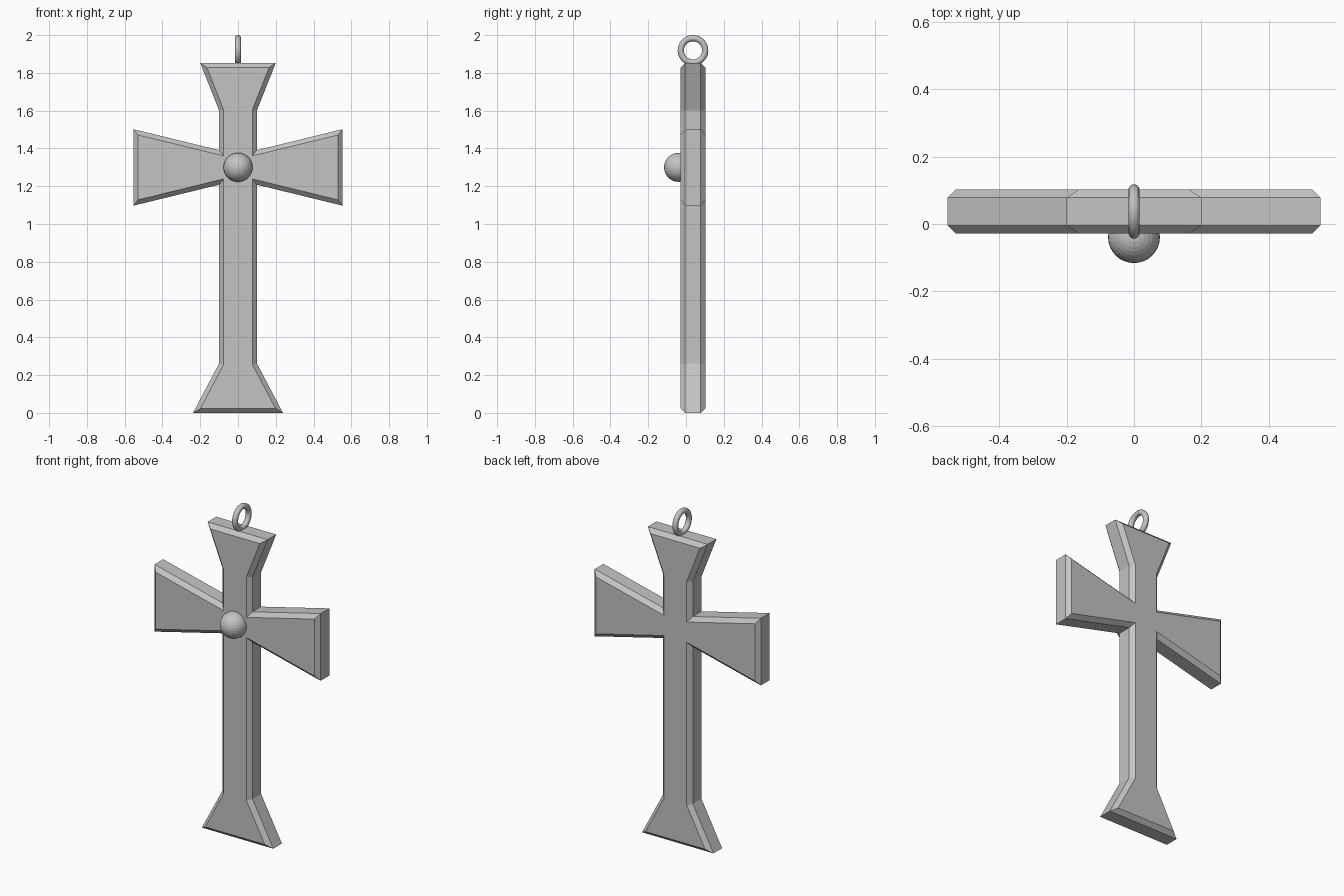
import bpy, bmesh, math
from mathutils import Vector

if "Cube" in bpy.data.objects:
    bpy.data.objects.remove(bpy.data.objects["Cube"])

metal = bpy.data.materials.new("grey metal")
metal.diffuse_color = (0.55, 0.55, 0.55, 1)
metal.use_nodes = True
metal.node_tree.nodes["Principled BSDF"].inputs["Base Color"].default_value = metal.diffuse_color


def offset_loop(points, d):
    """Move every edge of a counter-clockwise outline inward by d."""
    result = []
    for i, p in enumerate(points):
        a = (p - points[i - 1]).normalized()
        b = (points[(i + 1) % len(points)] - p).normalized()
        n1, n2 = Vector((-a.y, a.x)), Vector((-b.y, b.x))
        result.append(p + (n1 + n2) * d / (1 + n1.dot(n2)))
    return result


def finish(obj, name):
    obj.name = name
    obj.data.name = name
    obj.data.materials.append(metal)


# Cross body: right half of the outline (x, z), mirrored to the left
half = [(0.238, 0.0), (0.10, 0.262), (0.10, 1.208), (0.554, 1.097),
        (0.554, 1.502), (0.10, 1.391), (0.10, 1.60), (0.20, 1.853)]
outer = [Vector(p) for p in half] + [Vector((-x, z)) for x, z in reversed(half)]
inner = offset_loop(outer, 0.024)

bm = bmesh.new()
layers = [(inner, -0.028), (outer, -0.004), (outer, 0.078), (inner, 0.102)]
loops = [[bm.verts.new((p.x, y, p.y)) for p in pts] for pts, y in layers]
count = len(outer)
for lo, hi in zip(loops, loops[1:]):
    for i in range(count):
        j = (i + 1) % count
        bm.faces.new((lo[i], lo[j], hi[j], hi[i]))
bm.faces.new(loops[0])
bm.faces.new(list(reversed(loops[-1])))
bmesh.ops.recalc_face_normals(bm, faces=bm.faces)
mesh = bpy.data.meshes.new("cross_body")
bm.to_mesh(mesh)
bm.free()
body = bpy.data.objects.new("cross_body", mesh)
bpy.context.collection.objects.link(body)
finish(body, "cross_body")

# Round boss at the crossing
bpy.ops.mesh.primitive_uv_sphere_add(segments=32, ring_count=16, radius=0.077,
                                     location=(0, -0.039, 1.30))
finish(bpy.context.object, "centre_boss")

# Hanging ring on top
bpy.ops.mesh.primitive_torus_add(major_radius=0.0645, minor_radius=0.0165,
                                 major_segments=48, minor_segments=12,
                                 location=(0, 0.037, 1.919),
                                 rotation=(0, math.pi / 2, 0))
ring = bpy.context.object
finish(ring, "hanging_ring")
bpy.ops.object.shade_smooth_by_angle(angle=math.radians(40))
